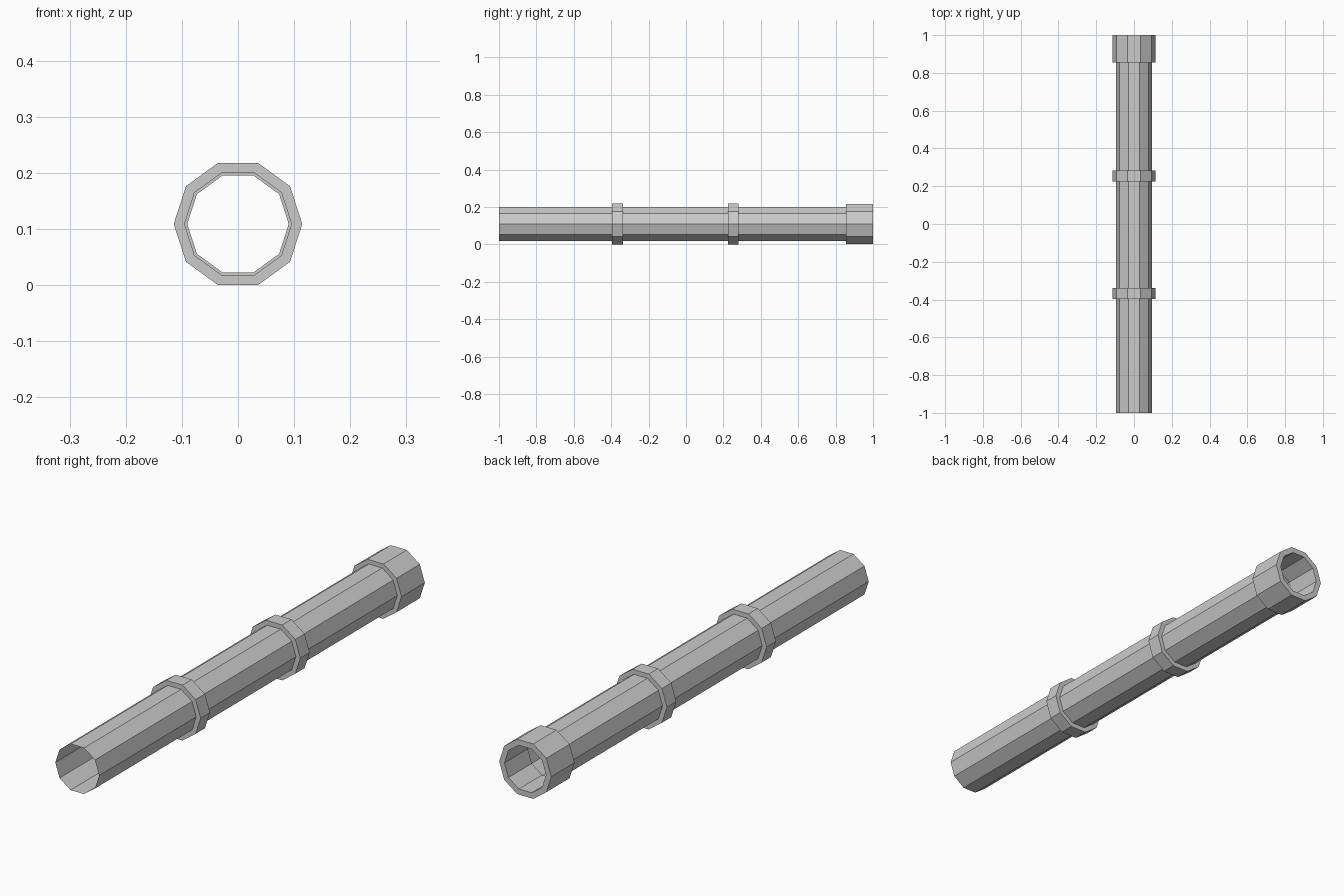
import bpy, bmesh
from math import sin, cos, tau

if "Cube" in bpy.data.objects:
    bpy.data.objects.remove(bpy.data.objects["Cube"])

SIDES = 10
AXIS_Z = 0.109  # height of the pipe centreline


def lathe(name, profile, closed=False):
    """Revolve (radius, y) points around the lengthwise axis into flat facets."""
    bm = bmesh.new()
    loops = [[bm.verts.new((r * cos(tau * i / SIDES), y, r * sin(tau * i / SIDES)))
              for i in range(SIDES)] for r, y in profile]
    pairs = list(zip(loops, loops[1:]))
    if closed:
        pairs.append((loops[-1], loops[0]))
    for a, b in pairs:
        for i in range(SIDES):
            j = (i + 1) % SIDES
            bm.faces.new((a[i], b[i], b[j], a[j]))
    bmesh.ops.recalc_face_normals(bm, faces=bm.faces)
    mesh = bpy.data.meshes.new(name)
    bm.to_mesh(mesh)
    bm.free()
    obj = bpy.data.objects.new(name, mesh)
    obj.location.z = AXIS_Z
    bpy.context.collection.objects.link(obj)
    return obj


PIPE_R, COLLAR_R, SOCKET_R, BORE_R = 0.0955, 0.1146, 0.1135, 0.0905

# Thin-walled pipe, open at the front
lathe("pipe", [(PIPE_R, -1.0), (PIPE_R, 0.855)])

# Two raised collars
for label, y in (("front_collar", -0.367), ("rear_collar", 0.253)):
    lathe(label, [(PIPE_R, y - 0.029), (COLLAR_R, y - 0.029),
                  (COLLAR_R, y + 0.029), (PIPE_R, y + 0.029)])

# Thick socket at the back end
lathe("socket", [(SOCKET_R, 0.855), (SOCKET_R, 1.0),
                 (BORE_R, 1.0), (BORE_R, 0.855)], closed=True)
